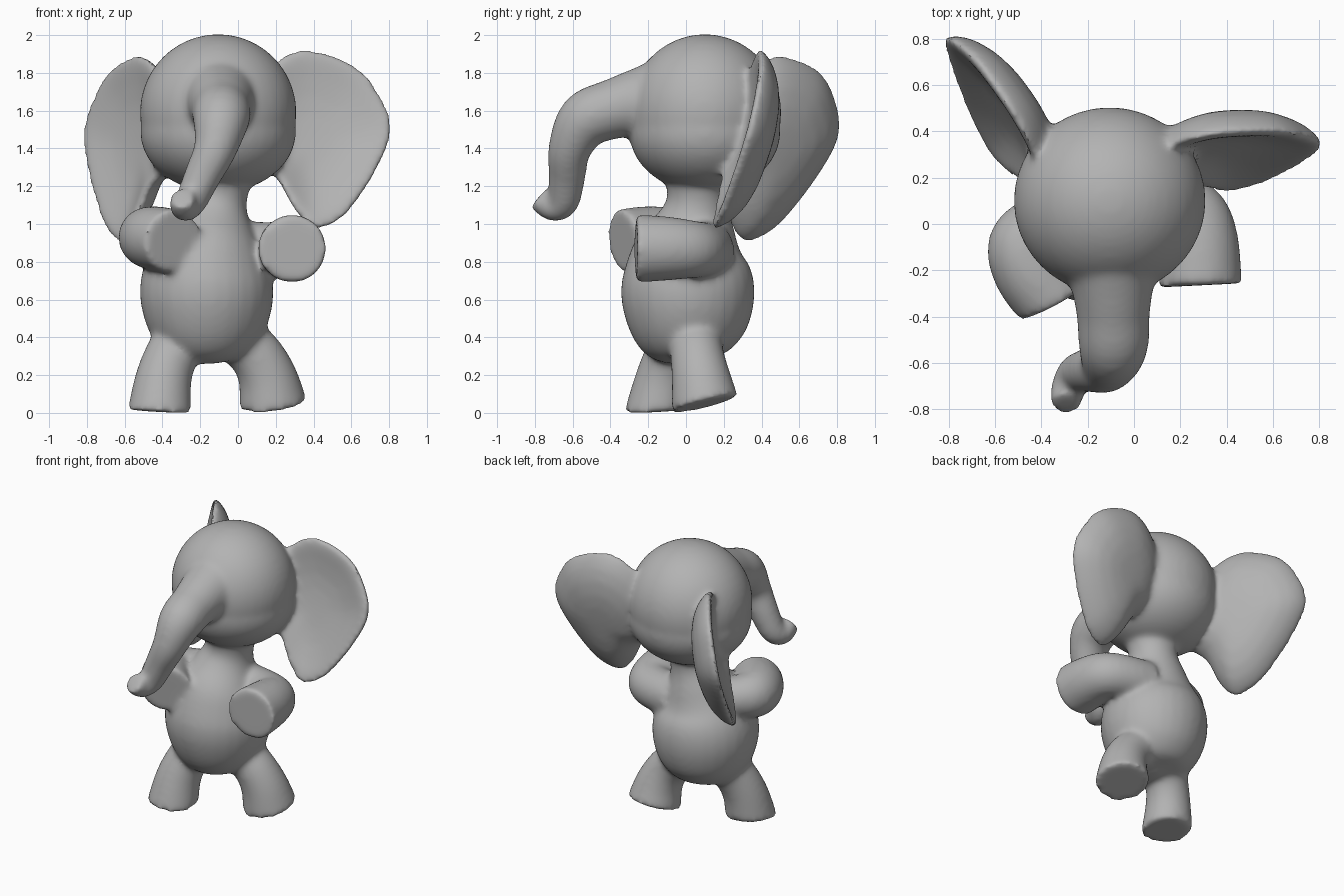
import bpy, bmesh, math
from mathutils import Vector

if "Cube" in bpy.data.objects:
    bpy.data.objects.remove(bpy.data.objects["Cube"])

grey = bpy.data.materials.new("soft grey")
grey.use_nodes = True
grey.diffuse_color = (0.45, 0.45, 0.45, 1)
grey.node_tree.nodes["Principled BSDF"].inputs["Base Color"].default_value = (0.45, 0.45, 0.45, 1)

bm = bmesh.new()


def spline(pts, steps, closed=False):
    """Catmull-Rom curve through points of any dimension."""
    n = len(pts)
    pts = [Vector(p) for p in pts]
    pick = (lambda i: pts[i % n]) if closed else (lambda i: pts[min(max(i, 0), n - 1)])
    out = []
    for i in range(n if closed else n - 1):
        a, b, c, d = (pick(i + k) for k in (-1, 0, 1, 2))
        for s in range(steps):
            t = s / steps
            out.append(b + (c - a) * (t / 2) + (2 * a - 5 * b + 4 * c - d) * (t * t / 2)
                       + (3 * b - a - 3 * c + d) * (t ** 3 / 2))
    return out if closed else out + [pts[-1]]


def loft(rings):
    """Skin closed rings of points and cap both ends."""
    loops = [[bm.verts.new(p) for p in ring] for ring in rings]
    n = len(loops[0])
    for a, b in zip(loops, loops[1:]):
        for i in range(n):
            bm.faces.new((a[i], a[(i + 1) % n], b[(i + 1) % n], b[i]))
    bm.faces.new(loops[0][::-1])
    bm.faces.new(loops[-1])


def tube(points, end=None, sides=28):
    """Round limb through (x, y, z, radius) points; end sets the cap direction."""
    path = spline(points, 5)
    pos = [p.xyz for p in path]
    last = len(pos) - 1
    side, rings = Vector((1, 0.1, 0.05)), []
    for i, p in enumerate(path):
        tangent = (pos[min(i + 1, last)] - pos[max(i - 1, 0)]).normalized()
        if end:
            blend = (i / last) ** 3
            tangent = tangent.lerp(Vector(end).normalized(), blend).normalized()
        if i == 0 and abs(tangent.dot(side.normalized())) > 0.8:
            side = Vector((0, 0.1, 1))
        side = (side - tangent * side.dot(tangent)).normalized()
        up = tangent.cross(side)
        turn = [2 * math.pi * k / sides for k in range(sides)]
        rings.append([pos[i] + (side * math.cos(a) + up * math.sin(a)) * p.w for a in turn])
    loft(rings)


def ball(centre, radii):
    made = bmesh.ops.create_uvsphere(bm, u_segments=40, v_segments=24, radius=1)["verts"]
    bmesh.ops.scale(bm, vec=radii, verts=made)
    bmesh.ops.translate(bm, vec=centre, verts=made)


EAR = [(-0.5, 0.87), (-0.05, 1), (0.55, 0.77), (0.87, 0.4), (1, 0), (0.8, -0.42), (0.42, -0.86),
       (0.12, -1.01), (-0.1, -0.98), (-0.3, -0.75), (-0.5, -0.4), (-0.8, -0.1), (-0.8, 0.5)]


def ear(top, outer, bottom):
    """Cupped disc, hollow in front, placed by its top, outer and bottom points."""
    top, outer, bottom = Vector(top), Vector(outer), Vector(bottom)
    mid = (top + bottom) / 2
    out, up = outer - mid, (top - bottom) / 2
    back = out.cross(up).normalized()
    if back.y < 0:
        back = -back
    outline = spline(EAR, 5, closed=True)
    scales = [0.1, 0.3, 0.5, 0.7, 0.85, 0.94, 0.985, 1.01]
    layers = [(k, -1) for k in scales] + [(k, 1) for k in scales[::-1]]
    rings = []
    for k, face in layers:
        offset = 0.11 * (1 - k ** 2.8) + face * 0.065 * math.sqrt(max(1 - k ** 5, 0.04))
        rings.append([mid + out * (p.x * k) + up * (p.y * k) + back * offset for p in outline])
    loft(rings)


# Torso and neck
tube([(-0.165, 0.02, 0.265, 0.02), (-0.165, 0.015, 0.3, 0.19), (-0.165, 0.01, 0.4, 0.29),
      (-0.165, 0.01, 0.55, 0.345), (-0.165, 0.01, 0.7, 0.35), (-0.155, 0.015, 0.85, 0.3),
      (-0.135, 0.045, 1.0, 0.215), (-0.115, 0.06, 1.12, 0.163), (-0.1, 0.065, 1.25, 0.17),
      (-0.1, 0.08, 1.4, 0.16)])

# Head and cheeks
ball((-0.105, 0.1, 1.59), (0.415, 0.405, 0.415))
ball((-0.105, 0.1, 1.485), (0.412, 0.4, 0.318))

# Trunk, curling up at the tip
tube([(-0.1, 0.05, 1.68, 0.28), (-0.095, -0.2, 1.65, 0.197), (-0.09, -0.38, 1.61, 0.16),
      (-0.09, -0.53, 1.55, 0.15), (-0.12, -0.615, 1.4, 0.115), (-0.19, -0.63, 1.25, 0.098),
      (-0.25, -0.65, 1.12, 0.085), (-0.285, -0.71, 1.09, 0.075), (-0.295, -0.78, 1.14, 0.068)])

# Ears
ear((0.38, 0.4, 1.92), (0.81, 0.34, 1.5), (0.42, 0.155, 0.99))
ear((-0.53, 0.5, 1.89), (-0.81, 0.8, 1.47), (-0.62, 0.325, 0.92))

# Left arm, right arm
tube([(0.0, 0.1, 0.86, 0.16), (0.14, 0.09, 0.863, 0.148), (0.255, 0.035, 0.865, 0.153),
      (0.285, -0.08, 0.87, 0.168), (0.285, -0.265, 0.87, 0.182)], end=(0.05, -1, 0))
tube([(-0.26, 0.06, 0.9, 0.15), (-0.38, 0.005, 0.92, 0.14), (-0.472, -0.085, 0.93, 0.158),
      (-0.44, -0.2, 0.925, 0.17), (-0.34, -0.337, 0.91, 0.17)], end=(0.47, -0.88, -0.1))

# Left leg, right leg
tube([(0.0, 0.05, 0.4, 0.14), (0.1, 0.06, 0.3, 0.143), (0.16, 0.08, 0.18, 0.158),
      (0.185, 0.1, 0.045, 0.182)], end=(0.12, 0.25, -1))
tube([(-0.27, 0.0, 0.43, 0.14), (-0.345, -0.07, 0.32, 0.14), (-0.395, -0.12, 0.18, 0.15),
      (-0.415, -0.157, 0.01, 0.17)], end=(-0.05, 0.05, -1))

bmesh.ops.recalc_face_normals(bm, faces=bm.faces)
mesh = bpy.data.meshes.new("elephant_figure")
bm.to_mesh(mesh)
bm.free()
mesh.materials.append(grey)
figure = bpy.data.objects.new("elephant_figure", mesh)
bpy.context.collection.objects.link(figure)

# Fuse the parts into one softly blended skin
fuse = figure.modifiers.new("fuse", "REMESH")
fuse.mode = "VOXEL"
fuse.voxel_size = 0.016
fuse.use_smooth_shade = True
soften = figure.modifiers.new("soften", "SMOOTH")
soften.factor = 0.5
soften.iterations = 18

bpy.context.view_layer.objects.active = figure
figure.select_set(True)
for name in ("fuse", "soften"):
    bpy.ops.object.modifier_apply(modifier=name)
bpy.ops.object.shade_smooth_by_angle(angle=math.radians(40))
